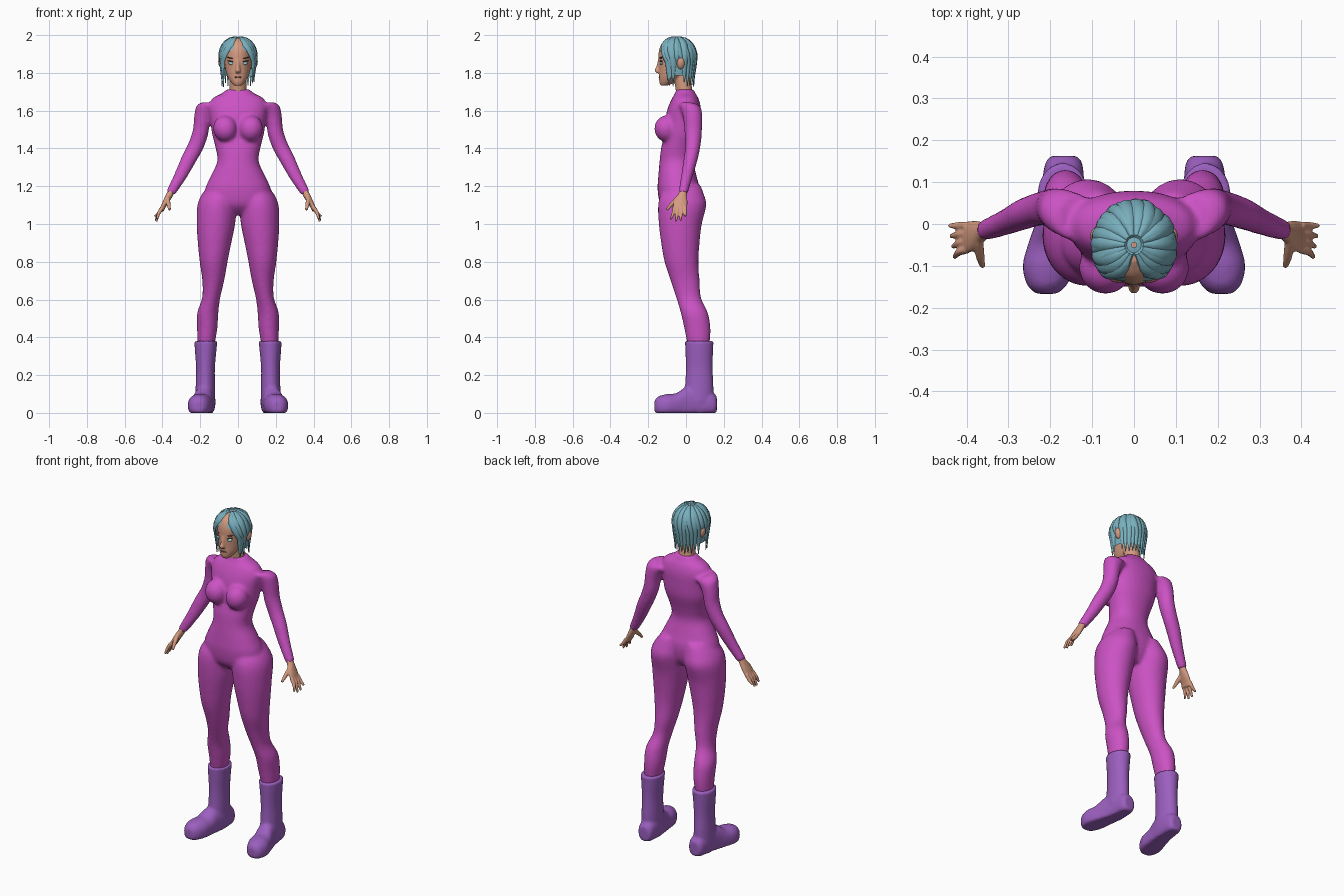
import bpy, bmesh, math, random
from mathutils import Vector, Matrix

random.seed(4)
if "Cube" in bpy.data.objects:
    bpy.data.objects.remove(bpy.data.objects["Cube"])


def material(name, *rgb):
    m = bpy.data.materials.new(name)
    m.use_nodes = True
    m.diffuse_color = (*rgb, 1)
    m.node_tree.nodes["Principled BSDF"].inputs["Base Color"].default_value = (*rgb, 1)
    return m


MAGENTA = material("magenta suit", .6, .085, .55)
PURPLE = material("purple boots", .33, .115, .52)
TEAL = material("teal hair", .19, .43, .51)
SKIN = material("skin", .67, .33, .22)
EYE = material("pale cyan eye", .35, .75, .78)
LIP = material("dark mauve lips", .2, .07, .07)
BROW = material("brown brow", .17, .07, .05)


def resample(stations, k=4):
    """Catmull-Rom interpolation of rows of numbers."""
    rows, last = [], len(stations) - 1
    for i in range(last):
        a, b, c, d = (stations[min(max(j, 0), last)] for j in range(i - 1, i + 3))
        for t in (j / k for j in range(k)):
            rows.append([q + t / 2 * (r - p + t * (2 * p - 5 * q + 4 * r - s + t * (3 * (q - r) + s - p)))
                         for p, q, r, s in zip(a, b, c, d)])
    return rows + [list(stations[-1])]


def loft(bm, stations, axis=(0, 0, 1), side=1, n=24, power=2.0, floor=None):
    """Closed tube through rows of x, y, z, radius u, radius v."""
    w = Vector(axis).normalized()
    u = (Vector((1, 0, 0)) - w * w.x).normalized()
    v = w.cross(u)
    rings = []
    for x, y, z, ru, rv in resample(stations):
        ring = []
        for i in range(n):
            c, s = math.cos(math.tau * i / n), math.sin(math.tau * i / n)
            p = Vector((x, y, z)) + u * math.copysign(abs(c) ** (2 / power), c) * ru \
                + v * math.copysign(abs(s) ** (2 / power), s) * rv
            if floor is not None:
                p.z = max(p.z, floor)
            ring.append(bm.verts.new((p.x * side, p.y, p.z)))
        rings.append(ring)
    skin_rings(bm, rings)


def skin_rings(bm, rings):
    n = len(rings[0])
    for a, b in zip(rings, rings[1:]):
        for i in range(n):
            bm.faces.new((a[i], a[(i + 1) % n], b[(i + 1) % n], b[i]))
    bm.faces.new(rings[0])
    bm.faces.new(rings[-1])


def ellipsoid(bm, centre, radii, tilt=0.0):
    m = Matrix.Translation(centre) @ Matrix.Rotation(tilt, 4, "Y") @ Matrix.Diagonal((*radii, 1))
    bmesh.ops.create_uvsphere(bm, u_segments=20, v_segments=12, radius=1, matrix=m)


def finish(name, bm, mat, voxel=None, rounds=0):
    bmesh.ops.recalc_face_normals(bm, faces=bm.faces)
    me = bpy.data.meshes.new(name)
    bm.to_mesh(me)
    bm.free()
    me.materials.append(mat)
    ob = bpy.data.objects.new(name, me)
    bpy.context.collection.objects.link(ob)
    if voxel:
        # Fuse overlapping volumes into one skin
        mod = ob.modifiers.new("fuse", "REMESH")
        mod.mode, mod.voxel_size, mod.use_smooth_shade = "VOXEL", voxel, True
        mod = ob.modifiers.new("soften", "SMOOTH")
        mod.factor, mod.iterations = .5, rounds
    else:
        bpy.ops.object.select_all(action="DESELECT")
        ob.select_set(True)
        bpy.context.view_layer.objects.active = ob
        bpy.ops.object.shade_smooth_by_angle(angle=math.radians(40))
    return ob


# Bodysuit: torso, bust, arms and legs fused together
TORSO = [(0, -.025, 1.05, .08, .06), (0, -.035, 1.1, .17, .1), (0, -.038, 1.18, .175, .112),
         (0, -.045, 1.25, .146, .102), (0, -.05, 1.33, .11, .09), (0, -.04, 1.4, .118, .092),
         (0, -.02, 1.48, .138, .094), (0, -.015, 1.56, .148, .094), (0, -.008, 1.62, .155, .086),
         (0, -.004, 1.665, .135, .07), (0, -.004, 1.692, .085, .054), (0, -.006, 1.712, .062, .047)]
LEG = [(.085, 0, 1.21, .06, .075), (.1, -.018, 1.16, .09, .112), (.111, -.02, 1.1, .104, .128),
       (.117, -.03, 1, .102, .114), (.124, -.03, .9, .089, .102), (.129, -.024, .8, .074, .09),
       (.131, -.005, .7, .058, .077), (.142, .014, .61, .048, .066), (.16, .044, .53, .056, .072),
       (.163, .06, .45, .054, .07), (.168, .066, .37, .046, .06), (.17, .068, .31, .04, .05)]
ARM = [(.13, .012, 1.625, .055, .06), (.17, .028, 1.605, .054, .056), (.19, .036, 1.55, .046, .05),
       (.2, .038, 1.48, .043, .046), (.225, .036, 1.41, .042, .04), (.262, .024, 1.34, .04, .037),
       (.302, .006, 1.26, .034, .031), (.358, -.016, 1.162, .025, .025)]
suit = bmesh.new()
loft(suit, TORSO, n=32, power=2.2)
for side in (1, -1):
    loft(suit, LEG, side=side)
    loft(suit, ARM, axis=(.4, -.08, -.9), side=side)
    ellipsoid(suit, (side * .068, -.104, 1.505), (.064, .064, .07), side * .15)
finish("bodysuit", suit, MAGENTA, .01, 5)

# Boots: shaft plus a flat-soled foot turned slightly outward
SHAFT = [(.17, .07, .38, .061, .076), (.171, .07, .34, .058, .074), (.172, .07, .24, .05, .071),
         (.173, .07, .15, .051, .075), (.174, .065, .06, .052, .08)]
FOOT = [(.168, .163, .045, .03, .04), (.168, .14, .05, .046, .06), (.172, .06, .06, .052, .085),
        (.183, 0, .05, .054, .088), (.194, -.05, .04, .06, .065), (.203, -.1, .038, .063, .062),
        (.208, -.145, .036, .048, .052), (.209, -.167, .034, .025, .03)]
for side, label in ((1, "left"), (-1, "right")):
    boot = bmesh.new()
    loft(boot, SHAFT, side=side)
    loft(boot, FOOT, axis=(0, -1, 0), side=side, power=2.3, floor=0)
    finish(label + "_boot", boot, PURPLE, .008, 3)

    # Hand: palm, four spread fingers and a thumb
    hand = bmesh.new()
    loft(hand, [(.35, -.013, 1.18, .018, .02), (.362, -.018, 1.155, .018, .023),
                (.378, -.026, 1.125, .016, .034), (.394, -.031, 1.095, .013, .038),
                (.404, -.033, 1.072, .011, .034)], axis=(.45, -.1, -.85), side=side)
    for i, tip in enumerate((1.04, 1.018, 1.014, 1.026)):
        y = -.004 - .019 * i
        loft(hand, [(.398, y, 1.09, .011, .01), (.418, y - .002 * i, 1.06, .01, .009),
                    (.441 - .004 * i, y - .006 * i, tip, .006, .006)],
             axis=(.5, 0, -.85), side=side, n=12)
    loft(hand, [(.372, -.04, 1.135, .012, .016), (.368, -.075, 1.105, .011, .011),
                (.362, -.102, 1.075, .007, .007)], axis=(0, -.7, -.6), side=side, n=12)
    finish(label + "_hand", hand, SKIN, .004, 2)

# Head with neck, nose, chin and ears
HEAD = [(0, -.116, 1.733, .02, .018), (0, -.1, 1.75, .037, .041), (0, -.082, 1.78, .055, .061),
        (0, -.06, 1.82, .067, .084), (0, -.053, 1.87, .073, .093), (0, -.05, 1.92, .073, .093),
        (0, -.05, 1.96, .058, .075), (0, -.05, 1.985, .03, .04)]
head = bmesh.new()
loft(head, HEAD)
loft(head, [(0, -.005, 1.66, .05, .045), (0, -.012, 1.72, .045, .044), (0, -.03, 1.82, .045, .045)])
loft(head, [(0, -.138, 1.87, .009, .01), (0, -.146, 1.83, .01, .012),
            (0, -.151, 1.812, .014, .016), (0, -.146, 1.8, .012, .01)], n=16)
for side in (1, -1):
    ellipsoid(head, (side * .086, -.028, 1.85), (.018, .022, .034), side * .25)
finish("head", head, SKIN, .005, 2)

for side, label in ((1, "left"), (-1, "right")):
    eye = bmesh.new()
    ellipsoid(eye, (side * .033, -.129, 1.85), (.018, .009, .008), side * -.12)
    finish(label + "_eye", eye, EYE)
    brow = bmesh.new()
    ellipsoid(brow, (side * .034, -.131, 1.861), (.021, .009, .003), side * -.15)
    ellipsoid(brow, (side * .036, -.131, 1.878), (.022, .009, .003), side * -.2)
    finish(label + "_brow", brow, BROW)
lips = bmesh.new()
ellipsoid(lips, (0, -.137, 1.777), (.02, .008, .006))
finish("lips", lips, LIP)


def scalp(angle, t, drop, lift=0.0):
    """Point on the hair volume: angle from the front, t from crown to tip."""
    phi = min(t, .5) * math.pi
    fall = max(t - .5, 0) * 2
    r = math.sin(phi) * (1 - .1 * fall) + lift * 10
    return Vector((.094 * r * math.sin(angle), -.05 - .1 * r * math.cos(angle),
                   1.885 + (.104 + lift) * math.cos(phi) - drop * fall))


# Hair base: a shell left open over the face
shell, steps, cols = bmesh.new(), 20, 40
grid = []
for j in range(steps + 1):
    t = .02 + .98 * j / steps
    edge = math.radians(60) * min(max((t - .28) / .28, 0), 1)
    grid.append([shell.verts.new(scalp(edge + (math.tau - 2 * edge) * i / cols, t, .1))
                 for i in range(cols + 1)])
for a, b in zip(grid, grid[1:]):
    for i in range(cols):
        shell.faces.new((a[i], a[i + 1], b[i + 1], b[i]))
finish("hair_base", shell, TEAL)


def lock(bm, start, end, drop, width, lift):
    """Pointed ridged lock swept from one angle to another."""
    rings = []
    for j in range(13):
        t = .06 + .94 * j / 12
        mid = math.radians(start + (end - start) * min(t / .6, 1) ** 1.3)
        half = math.radians(width) * (1 - max(t - .45, 0) / .58) ** .8
        if t < .3:
            half *= 1.4
        out = lift * math.sin(math.pi * min(t + .12, 1) * .9)
        rings.append([bm.verts.new(scalp(mid + half * s, t, drop, out * k))
                      for s, k in ((-1, 0), (-.5, .8), (0, 1), (.5, .8), (1, 0), (0, -.4))])
    skin_rings(bm, rings)


# Hair locks: a ring round the back, then a swept fringe on each side
locks = bmesh.new()
for i in range(19):
    angle = 66 + 228 * i / 18
    beside_ear = abs(abs(angle - 180) - 80) < 12
    drop = .05 if beside_ear else random.uniform(.13, .16)
    lock(locks, angle + random.uniform(-25, 5), angle, drop, random.uniform(11, 15),
         random.uniform(.009, .014))
for side in (1, -1):
    for start, end, drop, width in ((18, 62, .14, 13), (34, 70, .12, 15), (55, 80, .1, 15)):
        lock(locks, side * start, side * end, drop, width, .012)
finish("hair_locks", locks, TEAL)
